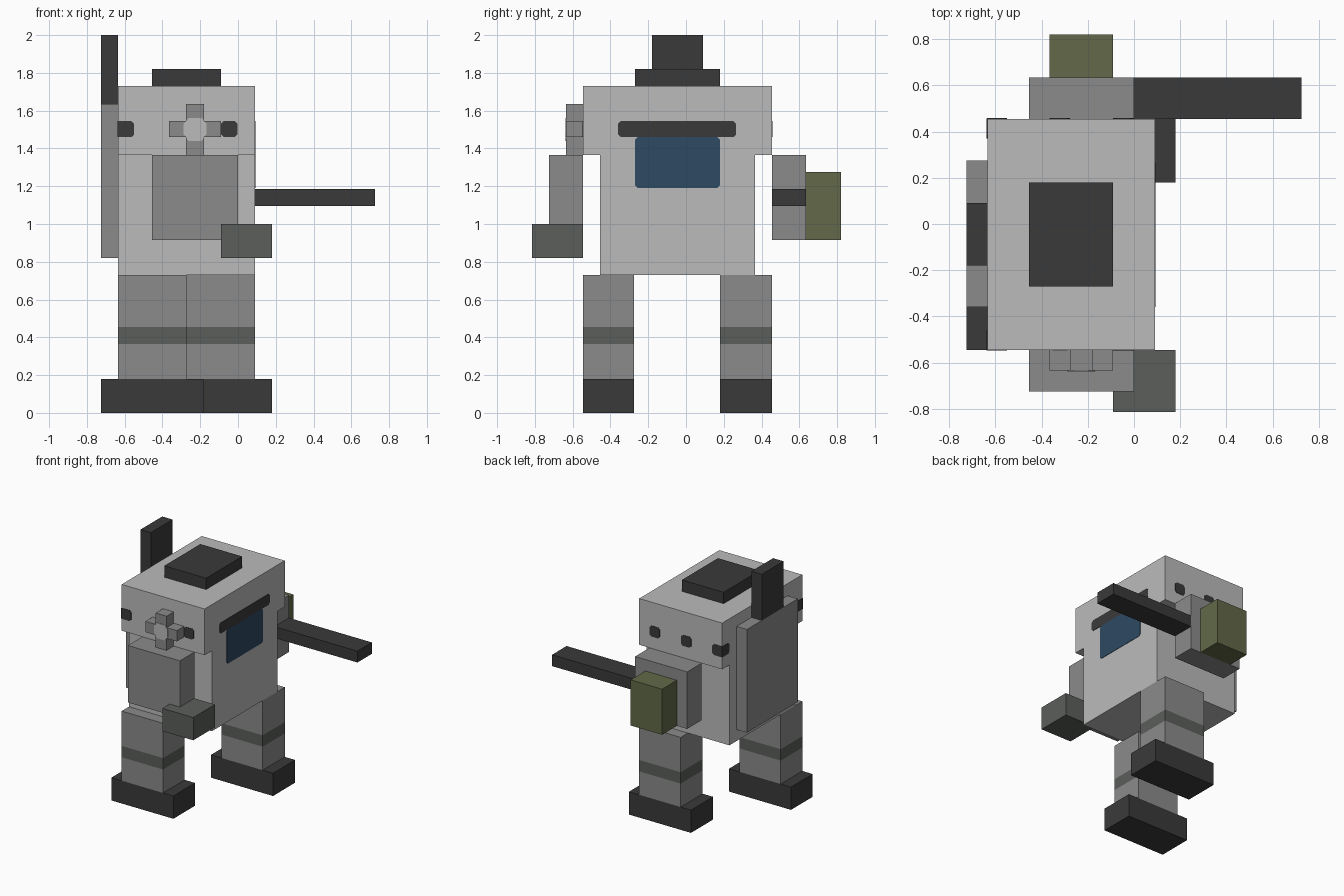
import bpy, bmesh
from mathutils import Vector

if "Cube" in bpy.data.objects:
    bpy.data.objects.remove(bpy.data.objects["Cube"], do_unlink=True)


def material(name, r, g, b):
    m = bpy.data.materials.new(name)
    m.use_nodes = True
    m.diffuse_color = (r, g, b, 1)
    bsdf = next(n for n in m.node_tree.nodes if n.type == 'BSDF_PRINCIPLED')
    bsdf.inputs["Base Color"].default_value = (r, g, b, 1)
    bsdf.inputs["Roughness"].default_value = 0.8
    return m


LIGHT = material("light grey", 0.497, 0.497, 0.497)
MID = material("mid grey", 0.258, 0.258, 0.258)
DARK = material("charcoal", 0.042, 0.042, 0.042)
SLATE = material("slate grey", 0.105, 0.114, 0.105)
OLIVE = material("olive green", 0.122, 0.141, 0.065)
BLUE = material("window blue", 0.026, 0.067, 0.125)


def finish(name, bm, *mats):
    bmesh.ops.recalc_face_normals(bm, faces=bm.faces[:])
    me = bpy.data.meshes.new(name)
    bm.to_mesh(me)
    bm.free()
    for m in mats:
        me.materials.append(m)
    ob = bpy.data.objects.new(name, me)
    bpy.context.scene.collection.objects.link(ob)
    return ob


def box_mesh(x, y, z):
    bm = bmesh.new()
    bmesh.ops.create_cube(bm, size=1)
    for v in bm.verts:
        v.co = Vector([(r[0] + r[1]) / 2 + c * (r[1] - r[0])
                       for r, c in zip((x, y, z), v.co)])
    return bm


def box(name, mat, x, y, z):
    return finish(name, box_mesh(x, y, z), mat)


def plate(name, mat, axis, at, u, z, cut=(True, True), bevel=0.014):
    """Thin plate on a wall: axis is the wall's normal, u the other
    horizontal range; cut chooses which ends get clipped corners."""
    a, b = [bevel if c else 0 for c in cut]
    pts = [(u[0] + a, z[0]), (u[1] - b, z[0]), (u[1], z[0] + b), (u[1], z[1] - b),
           (u[1] - b, z[1]), (u[0] + a, z[1]), (u[0], z[1] - a), (u[0], z[0] + a)]
    pts = list(dict.fromkeys(pts))
    bm = bmesh.new()
    rings = []
    for d in (at - 0.003, at + 0.003):
        rings.append([bm.verts.new((d, p, q) if axis == 'x' else (p, d, q)) for p, q in pts])
        bm.faces.new(rings[-1])
    n = len(pts)
    for i in range(n):
        j = (i + 1) % n
        bm.faces.new((rings[0][i], rings[0][j], rings[1][j], rings[1][i]))
    return finish(name, bm, mat)


# Body
box("head", LIGHT, (-0.635, 0.09), (-0.545, 0.455), (1.365, 1.73))
box("torso", LIGHT, (-0.635, 0.09), (-0.455, 0.365), (0.73, 1.365))
box("roof_hatch", DARK, (-0.455, -0.09), (-0.27, 0.18), (1.73, 1.82))
box("backpack", MID, (-0.725, -0.635), (-0.36, 0.275), (0.82, 1.635))
box("exhaust_fin", DARK, (-0.725, -0.635), (-0.18, 0.09), (1.635, 2.0))

# Window with visor strip above
plate("window", BLUE, 'x', 0.09, (-0.27, 0.18), (1.19, 1.46))
plate("visor", DARK, 'x', 0.09, (-0.36, 0.265), (1.46, 1.545))

# Small dark ports around the head, wrapping the rear corners
PORT_Z = (1.46, 1.545)
for side, y in (("right", -0.545), ("left", 0.455)):
    plate(side + "_port_front", DARK, 'y', y, (-0.09, -0.003), PORT_Z)
    plate(side + "_port_middle", DARK, 'y', y, (-0.365, -0.277), PORT_Z)
    plate(side + "_port_rear", DARK, 'y', y, (-0.637, -0.55), PORT_Z, (False, True))
plate("rear_port_right", DARK, 'x', -0.635, (-0.547, -0.46), PORT_Z, (False, True))
plate("rear_port_left", DARK, 'x', -0.635, (0.37, 0.457), PORT_Z, (True, False))

# Valve wheel on the side of the head, with a light centre
WHEEL_Y = (-0.635, -0.545)
box("valve_hub", MID, (-0.275, -0.18), WHEEL_Y, (1.365, 1.635))
for name, x in (("rear", (-0.365, -0.275)), ("front", (-0.18, -0.09))):
    box("valve_spoke_" + name, MID, x, WHEEL_Y, (1.46, 1.545))
plate("valve_cap_upright", LIGHT, 'y', -0.635, (-0.275, -0.18), (1.44, 1.562))
plate("valve_cap_level", LIGHT, 'y', -0.635, (-0.288, -0.168), (1.46, 1.545))

# Right arm and fist
box("right_arm", MID, (-0.455, 0.0), (-0.725, -0.545), (0.915, 1.365))
box("right_hand", SLATE, (-0.09, 0.18), (-0.815, -0.545), (0.82, 1.0))

# Left arm with barrel and ammunition box
box("left_arm", MID, (-0.455, 0.0), (0.455, 0.635), (0.915, 1.365))
box("gun_barrel", DARK, (0.0, 0.725), (0.455, 0.635), (1.095, 1.185))
box("ammo_box", OLIVE, (-0.365, -0.09), (0.635, 0.82), (0.915, 1.275))

# Legs in mid stride, each with a painted knee band, and feet
for side, x0, y in (("right", -0.635, (-0.545, -0.275)), ("left", -0.272, (0.18, 0.455))):
    bm = box_mesh((x0, x0 + 0.362), y, (0.18, 0.73))
    for h in (0.365, 0.455):
        bmesh.ops.bisect_plane(bm, geom=bm.verts[:] + bm.edges[:] + bm.faces[:],
                               plane_co=(0, 0, h), plane_no=(0, 0, 1))
    for f in bm.faces:
        f.material_index = int(0.365 < f.calc_center_median().z < 0.455
                               and abs(f.normal.z) < 0.5)
    finish(side + "_leg", bm, MID, SLATE)
    box(side + "_foot", DARK, (x0 - 0.09, x0 + 0.452), y, (0.0, 0.18))
